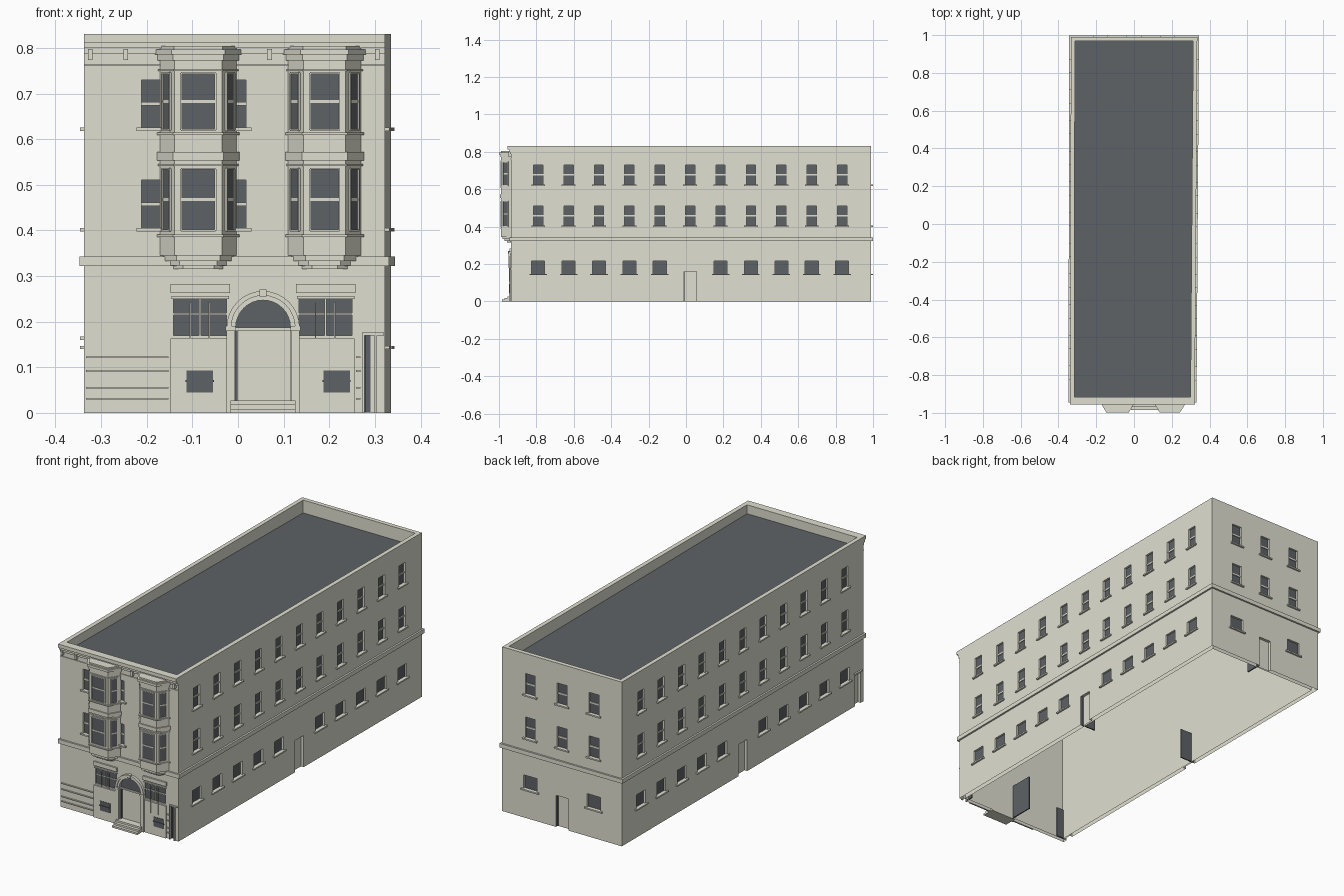
import bpy, bmesh, math
from mathutils import Vector

if "Cube" in bpy.data.objects:
    bpy.data.objects.remove(bpy.data.objects["Cube"])


def material(name, rgb):
    m = bpy.data.materials.new(name)
    m.use_nodes = True
    m.diffuse_color = (*rgb, 1)
    m.node_tree.nodes["Principled BSDF"].inputs["Base Color"].default_value = (*rgb, 1)
    return m


STONE = material("pale_stone", (0.74, 0.74, 0.64))
SLATE = material("slate_grey", (0.112, 0.122, 0.133))

parts = {}


def extrude(name, pts, vec, mat=STONE):
    """Add a solid, made by extruding a polygon, to the named part."""
    bm = parts.setdefault(name, (bmesh.new(), mat))[0]
    low = [bm.verts.new(p) for p in pts]
    high = [bm.verts.new(Vector(p) + Vector(vec)) for p in pts]
    faces = [bm.faces.new(low), bm.faces.new(high)]
    for i in range(len(pts)):
        j = (i + 1) % len(pts)
        faces.append(bm.faces.new((low[i], low[j], high[j], high[i])))
    bmesh.ops.recalc_face_normals(bm, faces=faces)


def prism(name, pts, z0, z1, mat=STONE):
    extrude(name, [(x, y, z0) for x, y in pts], (0, 0, z1 - z0), mat)


class Wall:
    """A vertical face: s runs along it, n points outward."""
    def __init__(self, p, q):
        p, q = Vector(p), Vector(q)
        self.u = (q - p).normalized()
        self.n = Vector((self.u.y, -self.u.x))
        self.base = p - self.u * p.dot(self.u)
        self.s0, self.s1 = p.dot(self.u), q.dot(self.u)
        self.mid = (self.s0 + self.s1) / 2

    def at(self, s, n):
        return self.base + self.u * s + self.n * n

    def box(self, name, s0, s1, n0, n1, z0, z1, mat=STONE):
        pts = [self.at(s0, n0), self.at(s1, n0), self.at(s1, n1), self.at(s0, n1)]
        prism(name, pts, z0, z1, mat)

    def plate(self, name, outline, n0, n1, mat=STONE):
        extrude(name, [(*self.at(s, n0), z) for s, z in outline],
                (*(self.n * (n1 - n0)), 0), mat)

    def window(self, s, w, z0, z1, sash=True):
        a, b = s - w / 2, s + w / 2
        self.box("openings", a, b, -0.012, 0.03, z0, z1)
        self.box("window_glass", a, b, -0.0125, -0.01, z0, z1, SLATE)
        self.box("window_sills", a - 0.012, b + 0.012, -0.004, 0.009, z0 - 0.007, z0)
        if sash:
            m = (z0 + z1) / 2
            self.box("sash_bars", a, b, -0.012, -0.006, m - 0.004, m + 0.004)

    def doorway(self, s0, s1, z1, hinge_low=True):
        """A recess closed by the inner wall, with a dark leaf standing inward."""
        self.box("openings", s0, s1, -0.015, 0.03, -0.1, z1)
        h, n = (s0 - 0.002, -0.006) if hinge_low else (s1 - 0.004, -0.016)
        self.box("open_doors", h, h + 0.006, -0.02 - (s1 - s0), n, 0.002, z1, SLATE)


# Slightly skewed footprint, hollow inside, with a gently falling roof deck
corners = [(-0.338, -0.935), (0.322, -0.935), (0.335, 0.99), (-0.334, 0.99)]
inner = [(-0.316, -0.915), (0.299, -0.915), (0.313, 0.968), (-0.313, 0.968)]
deck = [(x, y, 0.785 if y < 0 else 0.765) for x, y in inner]
prism("main_walls", corners, 0, 0.83)
prism("interior", inner, -0.1, 0.95)
extrude("roof_deck", deck, (0, 0, -0.004), SLATE)
extrude("ceiling", [(x, y, z - 0.004) for x, y, z in deck], (0, 0, -0.004))
front, right, back, left = [Wall(corners[i], corners[(i + 1) % 4]) for i in range(4)]

# String course around all walls
for w in (front, right, back, left):
    w.box("string_course", w.s0 - 0.008, w.s1 + 0.008, -0.002, 0.009, 0.322, 0.343)

# Side walls
for w, sign in ((right, 1), (left, -1)):
    for i in range(11):
        s = sign * (-0.788 + i * 0.1625)
        w.window(s, 0.05, 0.625, 0.73)
        w.window(s, 0.05, 0.405, 0.51)
        if i != 5:
            w.window(s, 0.07, 0.147, 0.215, False)
right.doorway(-0.01, 0.058, 0.16)
left.doorway(-0.058, 0.01, 0.16)
left.doorway(0.87, 0.913, 0.16, False)
left.box("side_door_lintel", 0.862, 0.921, -0.002, 0.008, 0.16, 0.167)

# Back wall
for s in (-0.178, 0, 0.178):
    back.window(s, 0.055, 0.625, 0.73)
    back.window(s, 0.055, 0.405, 0.51)
    if s:
        back.window(s, 0.075, 0.147, 0.215, False)
back.doorway(-0.035, 0.035, 0.16)

# Front wall windows beside the left bay
for s in (-0.18, -0.013):
    front.window(s, 0.062, 0.625, 0.73)
    front.window(s, 0.062, 0.405, 0.51)

# Front cornice and brackets
for z0, z1, n in ((0.76, 0.764, 0.004), (0.788, 0.8, 0.006), (0.8, 0.812, 0.012),
                  (0.812, 0.83, 0.02)):
    front.box("front_cornice", front.s0, front.s1, -0.002, n, z0, z1)
for s in (-0.324, -0.246, 0.069, 0.305):
    front.box("cornice_brackets", s - 0.005, s + 0.005, -0.002, 0.015, 0.773, 0.798)


# Bay windows
def bay_outline(c, half, flat, g):
    d, k = 0.053 + g, 0.6 * g
    pts = [(c - half - g, -0.01), (c - half - g, 0.003), (c - flat - k, d),
           (c + flat + k, d), (c + half + g, 0.003), (c + half + g, -0.01)]
    return [front.at(s, n) for s, n in pts]


BAY_RINGS = [(0.315, 0.323, -0.03), (0.323, 0.333, -0.018), (0.333, 0.345, -0.007),
             (0.386, 0.391, 0.006), (0.541, 0.545, 0.004), (0.553, 0.572, 0.006),
             (0.609, 0.614, 0.006), (0.749, 0.753, 0.004), (0.772, 0.785, 0.005),
             (0.785, 0.797, 0.011), (0.797, 0.804, 0.002)]
for c, half, flat in ((-0.087, 0.084, 0.052), (0.19, 0.08, 0.046)):
    body = bay_outline(c, half, flat, 0)
    prism("bay_bodies", body, 0.345, 0.79)
    for z0, z1, g in BAY_RINGS:
        prism("bay_mouldings", bay_outline(c, half, flat, g), z0, z1)
    for i in (1, 2, 3):
        face = Wall(body[i], body[i + 1])
        hw = (face.s1 - face.s0) / 2 - 0.014
        a, b = face.mid - hw, face.mid + hw
        for z0, z1 in ((0.4, 0.535), (0.62, 0.745)):
            m = (z0 + z1) / 2
            face.box("bay_glass", a, b, -0.002, 0.0015, z0, z1, SLATE)
            face.box("bay_frames", a, b, 0, 0.003, m - 0.003, m + 0.003)
            for s in (a, b):
                face.box("bay_frames", s - 0.002, s + 0.002, -0.002, 0.005, z0, z1)
            for z in (z0, z1):
                face.box("bay_frames", a, b, -0.002, 0.005, z - 0.002, z + 0.002)

# Ground floor shop windows with panels, rods and vents
for c in (-0.083, 0.192):
    a, b = c - 0.058, c + 0.058
    front.box("openings", a, b, -0.008, 0.03, 0.17, 0.25)
    front.box("shop_glass", a, b, -0.0085, -0.006, 0.17, 0.25, SLATE)
    front.box("shop_frames", c - 0.002, c + 0.002, -0.008, 0.002, 0.17, 0.25)
    front.box("shop_frames", a, b, -0.008, -0.002, 0.215, 0.219)
    front.box("shop_frames", a - 0.005, b + 0.005, -0.002, 0.006, 0.25, 0.256)
    front.box("name_boards", c - 0.065, c + 0.065, -0.002, 0.008, 0.263, 0.283)
    front.box("front_plinth", c - 0.065, c + 0.063, -0.002, 0.006, 0, 0.163)
    for s in (c - 0.022, c + 0.02):
        front.box("hanging_rods", s - 0.0015, s + 0.0015, 0.004, 0.008, 0.107, 0.242)
for c in (-0.084, 0.216):
    front.box("vents", c - 0.029, c + 0.029, 0.004, 0.008, 0.045, 0.093, SLATE)
    front.box("vent_bars", c - 0.031, c + 0.031, 0.004, 0.011, 0.068, 0.072, SLATE)

# Raised stone courses
for z in (0.031, 0.055, 0.092, 0.122):
    front.box("stone_courses", -0.333, -0.152, -0.002, 0.006, z - 0.002, z + 0.002)
    front.box("stone_courses", 0.259, 0.268, -0.002, 0.006, z - 0.002, z + 0.002)

# Arched main entrance
DOOR_X, SPRING = 0.055, 0.187


def arc(r, start=0, end=math.pi, steps=16):
    angles = [start + (end - start) * i / steps for i in range(steps + 1)]
    return [(DOOR_X + r * math.cos(t), SPRING + r * math.sin(t)) for t in angles]


front.doorway(DOOR_X - 0.06, DOOR_X + 0.06, 0.18)
front.plate("openings", arc(0.06), -0.008, 0.03)
front.plate("fanlight", arc(0.06), -0.0085, -0.006, SLATE)
for i in range(16):
    t0, t1 = math.pi * i / 16, math.pi * (i + 1) / 16
    for r0, r1, n in ((0.06, 0.07, 0.008), (0.07, 0.08, 0.013)):
        front.plate("entrance_arch", arc(r0, t0, t1, 1) + arc(r1, t1, t0, 1), -0.002, n)
front.box("keystone", DOOR_X - 0.008, DOOR_X + 0.008, -0.002, 0.017, 0.255, 0.27)
for side in (-1, 1):
    a, b = sorted((DOOR_X + side * 0.062, DOOR_X + side * 0.08))
    front.box("entrance_pilasters", a, b, -0.002, 0.011, 0, 0.18)
    front.box("entrance_pilasters", a - 0.002, b + 0.002, -0.002, 0.015, 0.18, 0.19)
for i in range(3):
    front.box("entrance_steps", DOOR_X - 0.071, DOOR_X + 0.071, -0.015, 0.05 - i * 0.015,
              i * 0.009, (i + 1) * 0.009)

# Narrow door at the front corner
front.doorway(0.277, 0.299, 0.172)
front.box("corner_door_leaf", 0.279, 0.29, -0.016, -0.012, 0.002, 0.17, SLATE)
front.box("corner_door_frame", 0.272, 0.277, -0.002, 0.006, 0, 0.175)
front.box("corner_door_frame", 0.299, 0.305, -0.002, 0.006, 0, 0.175)
front.box("corner_door_frame", 0.272, 0.32, -0.002, 0.006, 0.17, 0.176)

# Turn every part into an object
objects = {}
for name, (bm, mat) in parts.items():
    mesh = bpy.data.meshes.new(name)
    bm.to_mesh(mesh)
    bm.free()
    mesh.materials.append(mat)
    objects[name] = bpy.data.objects.new(name, mesh)
    bpy.context.collection.objects.link(objects[name])

# Hollow the walls and cut the openings
walls = objects["main_walls"]
for name in ("interior", "openings"):
    cutter = objects[name]
    cutter.hide_render = True
    mod = walls.modifiers.new(name, "BOOLEAN")
    mod.operation, mod.solver, mod.object = "DIFFERENCE", "EXACT", cutter
graph = bpy.context.evaluated_depsgraph_get()
cut_mesh = bpy.data.meshes.new_from_object(walls.evaluated_get(graph))
walls.modifiers.clear()
walls.data = cut_mesh
for name in ("interior", "openings"):
    bpy.data.objects.remove(objects[name])

# Leave the wall cavity open underneath
bm = bmesh.new()
bm.from_mesh(cut_mesh)
under = [f for f in bm.faces if f.normal.z < -0.9 and f.calc_center_median().z < 0.001]
bmesh.ops.delete(bm, geom=under, context="FACES")
bm.to_mesh(cut_mesh)
bm.free()
